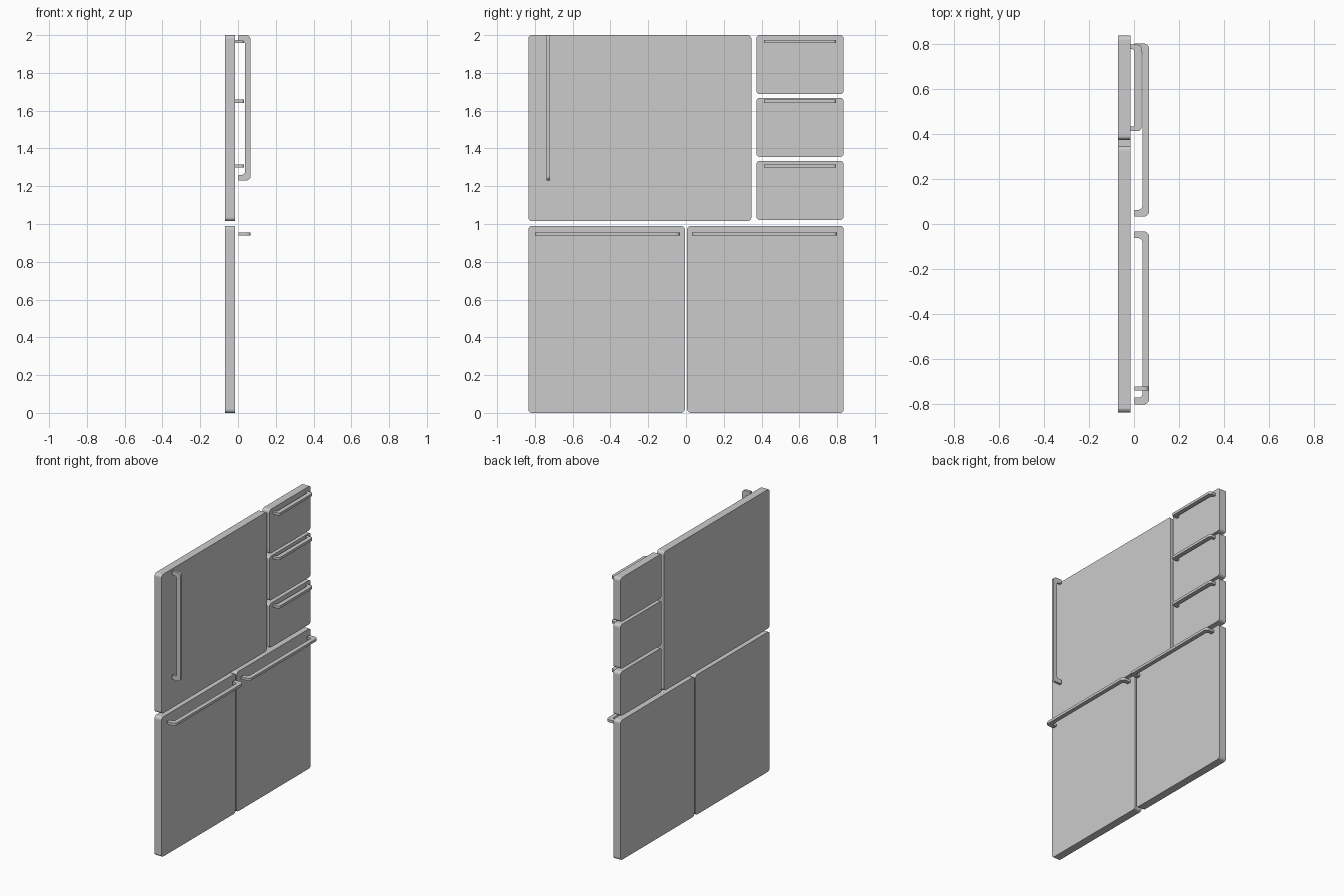
import bpy, bmesh
from math import sin, cos, pi

cube = bpy.data.objects.get("Cube")
if cube:
    bpy.data.objects.remove(cube, do_unlink=True)

grey = bpy.data.materials.new("light_grey")
grey.use_nodes = True
COLOUR = (0.6, 0.6, 0.6, 1)
grey.diffuse_color = COLOUR
grey.node_tree.nodes["Principled BSDF"].inputs["Base Color"].default_value = COLOUR


def rounded(corners, steps=5):
    """Outline from (a, b, radius, start angle, turn) arc centres; radius 0 is a sharp point."""
    pts = []
    for a, b, r, start, turn in corners:
        for i in range(steps + 1 if r else 1):
            t = (start + turn * i / steps) * pi / 2
            pts.append((a + r * cos(t), b + r * sin(t)))
    return pts


def extrude(name, points, offset):
    """Fill an outline of 3D points and extrude it into a solid."""
    bm = bmesh.new()
    face = bm.faces.new([bm.verts.new(p) for p in points])
    moved = bmesh.ops.extrude_face_region(bm, geom=[face])["geom"]
    bmesh.ops.translate(bm, vec=offset,
                        verts=[v for v in moved if isinstance(v, bmesh.types.BMVert)])
    bmesh.ops.recalc_face_normals(bm, faces=bm.faces)
    mesh = bpy.data.meshes.new(name)
    bm.to_mesh(mesh)
    bm.free()
    mesh.materials.append(grey)
    obj = bpy.data.objects.new(name, mesh)
    bpy.context.collection.objects.link(obj)
    return obj


def panel(name, y0, y1, z0, z1, r=0.02):
    outline = rounded([(y1 - r, z1 - r, r, 0, 1), (y0 + r, z1 - r, r, 1, 1),
                       (y0 + r, z0 + r, r, 2, 1), (y1 - r, z0 + r, r, 3, 1)])
    extrude(name, [(-0.07, y, z) for y, z in outline], (0.055, 0, 0))


def handle(name, start, end, low, x0, x1, bar, leg, r, upright=False):
    """Bracket-shaped pull: two legs and a bar, rounded at the bends."""
    inner = x1 - bar
    q = r * 0.7
    outline = rounded([(x0, start, 0, 0, 0), (x1 - r, start + r, r, 3, 1),
                       (x1 - r, end - r, r, 0, 1), (x0, end, 0, 0, 0),
                       (x0, end - leg, 0, 0, 0),
                       (inner - q, end - leg - q, q, 1, -1),
                       (inner - q, start + leg + q, q, 0, -1),
                       (x0, start + leg, 0, 0, 0)])
    if upright:
        extrude(name, [(x, low, s) for x, s in outline], (0, 0.018, 0))
    else:
        extrude(name, [(x, s, low) for x, s in outline], (0, 0, 0.018))


# Large upper door with upright handle
panel("upper_door", -0.835, 0.346, 1.015, 2.0)
handle("upper_door_handle", 1.23, 2.0, -0.739, 0.002, 0.067, 0.03, 0.03, 0.024, True)

# Pair of lower doors with long handles
for side, s in (("right", -1), ("left", 1)):
    y0, y1 = sorted((s * 0.006, s * 0.835))
    panel("lower_door_" + side, y0, y1, 0, 0.99)
    h0, h1 = sorted((s * 0.033, s * 0.8))
    handle("lower_handle_" + side, h0, h1, 0.938, 0.002, 0.067, 0.03, 0.03, 0.024)

# Stack of three drawers with short handles
for name, z0, bar_z in (("top", 1.687, 1.957), ("middle", 1.355, 1.641), ("bottom", 1.021, 1.298)):
    panel("drawer_" + name, 0.372, 0.835, z0, z0 + 0.313)
    handle("drawer_handle_" + name, 0.412, 0.795, bar_z, -0.018, 0.033, 0.03, 0.02, 0.016)
